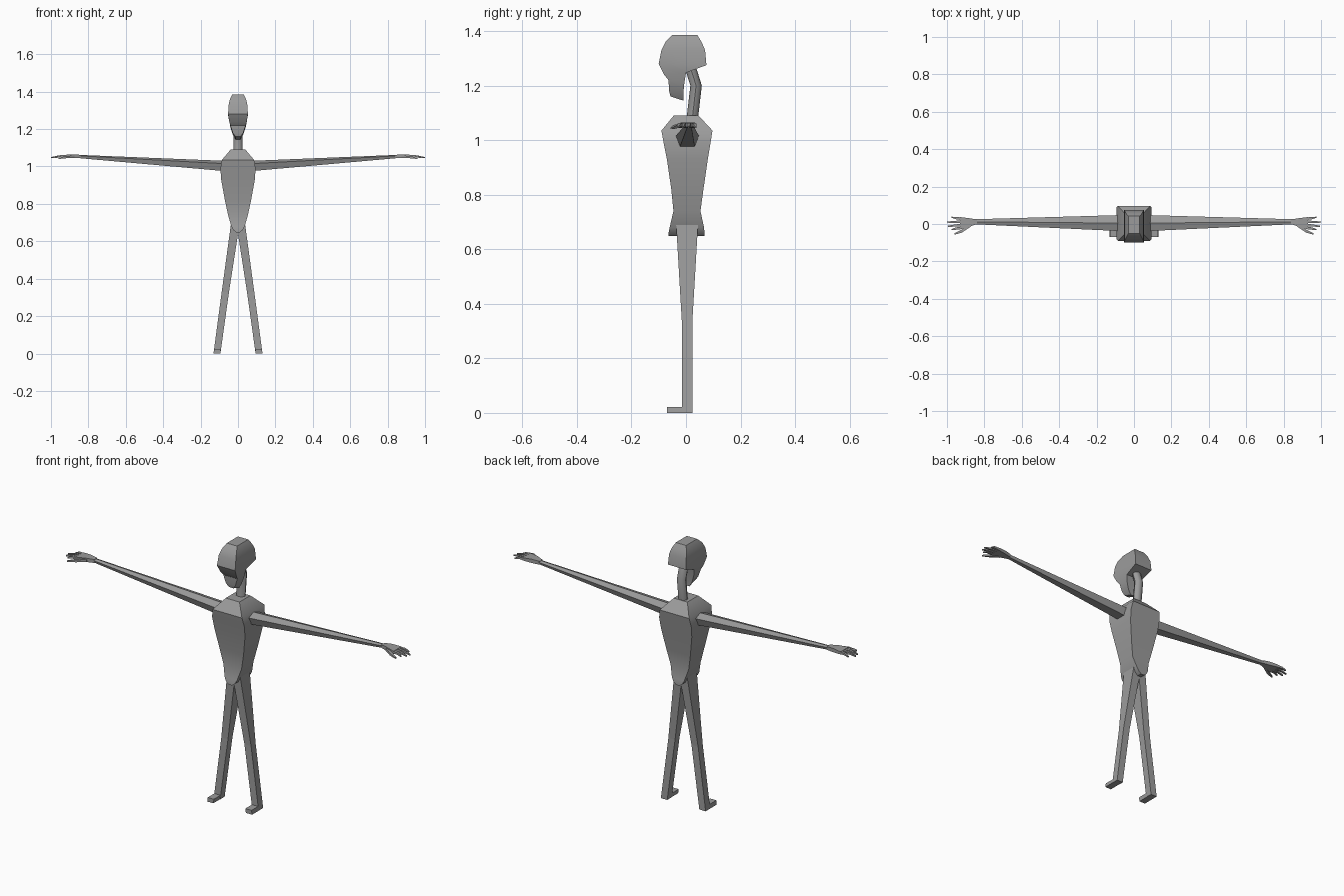
import bpy
import bmesh
from math import radians, cos, sin, pi

cube = bpy.data.objects.get("Cube")
if cube:
    bpy.data.objects.remove(cube, do_unlink=True)

# Single clay colour
clay = bpy.data.materials.new("clay_grey")
clay.use_nodes = True
colour = (0.33, 0.33, 0.33, 1)
clay.diffuse_color = colour
clay.node_tree.nodes["Principled BSDF"].inputs["Base Color"].default_value = colour


def loft(name, rings, smooth=30):
    """Skin a closed solid through a list of matching point rings."""
    bm = bmesh.new()
    loops = [[bm.verts.new(point) for point in ring] for ring in rings]
    for low, high in zip(loops, loops[1:]):
        for i in range(len(low)):
            j = (i + 1) % len(low)
            bm.faces.new((low[i], low[j], high[j], high[i]))
    bm.faces.new(loops[0])
    bm.faces.new(loops[-1])
    bmesh.ops.recalc_face_normals(bm, faces=bm.faces)
    mesh = bpy.data.meshes.new(name)
    bm.to_mesh(mesh)
    bm.free()
    mesh.materials.append(clay)
    obj = bpy.data.objects.new(name, mesh)
    bpy.context.collection.objects.link(obj)
    bpy.ops.object.select_all(action="DESELECT")
    obj.select_set(True)
    bpy.context.view_layer.objects.active = obj
    bpy.ops.object.shade_smooth_by_angle(angle=radians(smooth))
    return obj


def slab(half, front, back):
    """Ring with equal half width, front and back edges given as (y, z)."""
    return [(-half, *front), (half, *front), (half, *back), (-half, *back)]


def level(x0, x1, y0, y1, z):
    """Horizontal rectangular ring."""
    return [(x0, y0, z), (x1, y0, z), (x1, y1, z), (x0, y1, z)]


def upright(x, y, z, half_y, half_z):
    """Rectangular ring facing along x."""
    return [(x, y + a * half_y, z + b * half_z)
            for a, b in ((-1, -1), (1, -1), (1, 1), (-1, 1))]


# Head: an oval from the front, cut away behind the jaw
loft("head", [
    slab(0.03, (-0.05, 1.385), (0.042, 1.385)),
    slab(0.043, (-0.075, 1.36), (0.057, 1.36)),
    slab(0.05, (-0.09, 1.33), (0.07, 1.33)),
    slab(0.053, (-0.1, 1.28), (0.075, 1.275)),
    slab(0.047, (-0.08, 1.24), (0, 1.247)),
    slab(0.041, (-0.064, 1.22), (-0.006, 1.21)),
    slab(0.028, (-0.062, 1.18), (-0.01, 1.17)),
    slab(0.013, (-0.057, 1.16), (-0.01, 1.145)),
])

# Neck: bent tube
neck = [(0.022, 1.07), (0.037, 1.2), (0.015, 1.27)]
loft("neck", [
    [(0.024 * cos(a * pi / 4), y + 0.021 * sin(a * pi / 4), z) for a in range(8)]
    for y, z in neck
], 50)

# Torso: boxy sections of half width, front, back, height
torso = [
    (0.04, -0.045, 0.046, 1.09), (0.086, -0.09, 0.097, 1.035),
    (0.094, -0.082, 0.09, 0.99), (0.09, -0.07, 0.08, 0.93),
    (0.07, -0.054, 0.064, 0.82), (0.053, -0.046, 0.053, 0.74),
    (0.036, -0.06, 0.066, 0.68), (0.025, -0.064, 0.068, 0.66),
    (0.01, -0.064, 0.068, 0.648),
]
loft("torso", [level(-w, w, f, b, z) for w, f, b, z in torso])

# Arm section: flat underside, wide shoulders, low ridge on top
section = [(-0.027, -0.026), (0.027, -0.026), (0.042, 0.013), (0, 0.028), (-0.042, 0.013)]

# Fingers: name, root y, tip x, tip y
fingers = [
    ("index", -0.02, 0.975, -0.03), ("middle", -0.005, 0.995, -0.012),
    ("ring", 0.012, 1, 0.01), ("little", 0.028, 0.975, 0.036),
]

for side, s in (("left", 1), ("right", -1)):
    def limb(name, rings, smooth=30):
        loft(side + "_" + name,
             [[(s * x, y, z) for x, y, z in ring] for ring in rings], smooth)

    # Arm tapering to the wrist
    limb("arm", [
        [(x, y + k * a, z + k * b) for a, b in section]
        for x, y, z, k in ((0.05, 0.005, 1, 1), (0.09, 0.005, 1.003, 1),
                           (0.85, 0.012, 1.053, 0.32))
    ], 20)

    # Palm, fingers and thumb
    limb("palm", [
        upright(0.84, 0.012, 1.053, 0.012, 0.009),
        upright(0.88, 0.008, 1.055, 0.023, 0.01),
        upright(0.93, 0.004, 1.055, 0.033, 0.007),
    ])
    for name, root, tip_x, tip_y in fingers:
        limb(name + "_finger", [
            upright(0.92, root, 1.055, 0.007, 0.006),
            upright(0.955, (root + tip_y) / 2, 1.055, 0.006, 0.005),
            upright(tip_x, tip_y, 1.047, 0.003, 0.003),
        ])
    limb("thumb", [
        upright(0.875, -0.008, 1.052, 0.008, 0.007),
        upright(0.92, -0.038, 1.05, 0.008, 0.006),
        upright(0.96, -0.053, 1.043, 0.004, 0.003),
    ])

    # Leg: deep thigh, straight square shin
    limb("leg", [
        level(-0.008, 0.038, -0.036, 0.044, 0.69),
        level(0.048, 0.087, -0.015, 0.023, 0.33),
        level(0.094, 0.131, -0.015, 0.023, 0),
    ], 3)

    # Foot
    limb("foot", [
        level(0.095, 0.131, -0.07, 0.02, 0),
        level(0.092, 0.128, -0.07, 0.02, 0.022),
    ])
